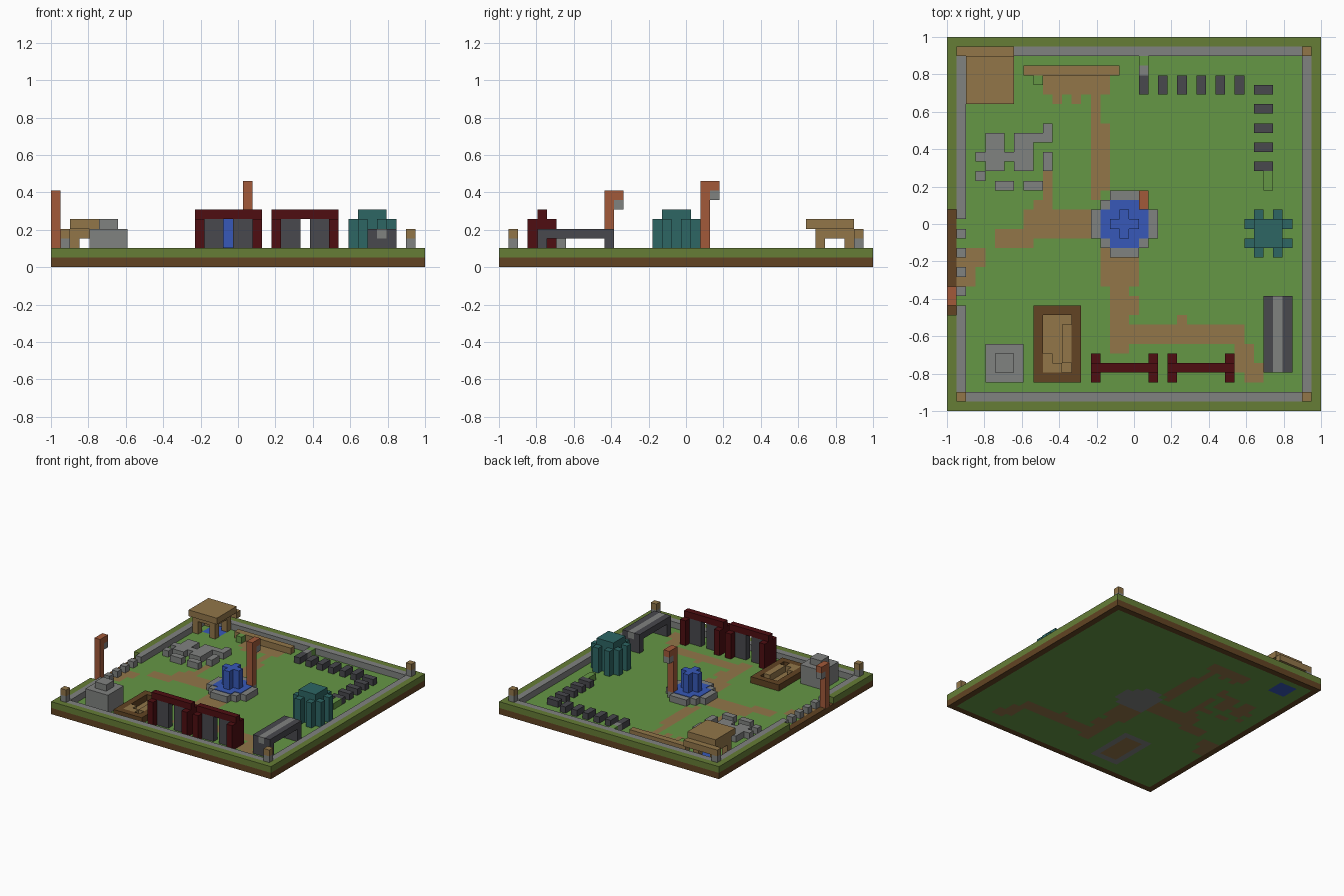
import bpy
import bmesh
from mathutils import Matrix, Vector

cube = bpy.data.objects.get("Cube")
if cube:
    bpy.data.objects.remove(cube, do_unlink=True)

CELLS = 39
UNIT = 2 / CELLS


# Materials, given as display colours and converted to linear
def material(name, code):
    mat = bpy.data.materials.new(name)
    srgb = [int(code[n:n + 2], 16) / 255 for n in range(0, 6, 2)]
    colour = [((c + 0.055) / 1.055) ** 2.4 for c in srgb] + [1]
    mat.diffuse_color = colour
    mat.use_nodes = True
    mat.node_tree.nodes["Principled BSDF"].inputs["Base Color"].default_value = colour
    return mat


OLIVE = material("olive rim", "667d36")
GRASS = material("grass green", "659745")
EARTH = material("dark earth brown", "624423")
TAN = material("tan dirt and wood", "927649")
STONE = material("stone grey", "808280")
SLATE = material("dark slate grey", "48484d")
MAROON = material("maroon", "4e0d11")
RUST = material("rust orange", "a25a3a")
WATER = material("water blue", "3759b8")
TEAL = material("teal", "2d6664")


def finish(name, bm, *mats):
    mesh = bpy.data.meshes.new(name)
    bm.to_mesh(mesh)
    bm.free()
    for mat in mats:
        mesh.materials.append(mat)
    obj = bpy.data.objects.new(name, mesh)
    bpy.context.scene.collection.objects.link(obj)
    return obj


# One object from boxes given in cells: x range, y range, z range
def blocks(name, mat, boxes):
    bm = bmesh.new()
    for box in boxes:
        x0, x1, y0, y1, *z = box
        z0, z1 = z or (1, 2)
        size = Vector((x1 - x0, y1 - y0, z1 - z0)) * UNIT
        mid = Vector((x0 + x1 - CELLS, y0 + y1 - CELLS, z0 + z1)) * UNIT / 2
        bmesh.ops.create_cube(bm, size=1, matrix=Matrix.LocRotScale(mid, None, size))
    return finish(name, bm, mat)


def inside(rects, x, y):
    return any(a < x < b and c < y < d for a, b, c, d in rects)


# Outer base ring and the raised rim, open at the west gate
END = CELLS - 1
sides = [(0, CELLS, 0, 1), (0, CELLS, END, CELLS), (END, CELLS, 1, END)]
blocks("base_ring", EARTH, [s + (0, 1) for s in sides + [(0, 1, 1, END)]])
blocks("grass_rim", OLIVE, sides + [(0, 1, 1, 10), (0, 1, 21, END)])

# Floor with dirt paths, coloured per cell
paths = {
    "north": [(10, 17, 33, 35), (11, 12, 32, 33), (13, 14, 32, 33),
              (15, 16, 22, 34), (16, 17, 23, 30)],
    "middle": [(8, 16, 18, 21), (5, 9, 17, 19), (10, 11, 21, 26), (9, 10, 20, 22)],
    "gate": [(1, 3, 13, 17), (2, 4, 15, 17)],
    "south": [(16, 20, 13, 17), (17, 19, 9, 13), (18, 20, 10, 12), (17, 31, 7, 9),
              (17, 19, 6, 7), (24, 25, 9, 10), (30, 32, 4, 7), (31, 33, 3, 5)],
}
dirt = sum(paths.values(), []) + [(10, 13, 4, 10)]
pool = [(3, 6, 34, 37)]
footing = [(9, 14, 3, 11), (16, 21, 17, 22), (15, 22, 18, 21), (17, 20, 16, 23)]
ruins = [(4, 6, 25, 29), (3, 4, 26, 27), (3, 4, 24, 25), (6, 7, 26, 27), (7, 9, 25, 29),
         (9, 11, 28, 29), (10, 11, 29, 30), (10, 11, 25, 27), (5, 7, 23, 24), (8, 10, 23, 24)]

bm = bmesh.new()
for level in (0, 1):
    made = bmesh.ops.create_grid(bm, x_segments=END - 1, y_segments=END - 1,
                                 size=1 - UNIT,
                                 matrix=Matrix.Translation((0, 0, level * UNIT)))
    faces = list({f for v in made["verts"] for f in v.link_faces})
    for face in faces:
        c = face.calc_center_median()
        x, y = (c.x + 1) / UNIT, (c.y + 1) / UNIT
        if inside(dirt, x, y) or (level == 0 and inside(ruins, x, y)):
            face.material_index = 1
        elif inside(footing, x, y):
            face.material_index = 2
        elif inside(pool, x, y):
            face.material_index = 3
    if level == 0:
        bmesh.ops.reverse_faces(bm, faces=faces)
finish("ground", bm, GRASS, TAN, STONE, WATER)

# Perimeter wall, broken stones at the gate, corner posts
wall = [(2, 37, 1, 2), (37, 38, 2, 37), (2, 37, 37, 38), (1, 2, 2, 11), (1, 2, 20, 37)]
blocks("perimeter_wall", STONE, wall + [(1, 2, y, y + 1) for y in range(12, 20, 2)])
corners = [(1, 1), (37, 1), (37, 37), (1, 37)]
blocks("corner_post", STONE, [(x, x + 1, y, y + 1, 1, 3) for x, y in corners])
blocks("corner_cap", TAN, [(x, x + 1, y, y + 1, 3, 4) for x, y in corners])

# Wooden shelter over the pool
blocks("shelter_roof", TAN, [(2, 7, 32, 37, 4, 5)])
blocks("shelter_frame", TAN, [(2, 6, 33, 37, 3, 4), (2, 7, 37, 38, 3, 4)])
blocks("shelter_legs", TAN, [(x, x + 1, y, y + 1, 1, 3) for x in (2, 5) for y in (33, 36)])

# Log, shrubs and ruins
blocks("fallen_log", TAN, [(8, 18, 35, 36)])
blocks("shrubs", GRASS, [(9, 10, 34, 35), (33, 34, 23, 25), (20, 21, 36, 37)])
blocks("ruins", STONE, ruins)

# Rows of low stones
blocks("north_stones", SLATE, [(x, x + 1, 33, 35) for x in range(20, 31, 2)])
blocks("east_stones", SLATE, [(32, 34, y, y + 1) for y in range(25, 34, 2)])
blocks("end_stone", STONE, [(20, 21, 35, 36)])

# Fountain
blocks("fountain_basin", STONE, [r + (1, 2) for r in footing[1:]])
blocks("fountain_water", WATER, [(16, 21, 18, 21, 2, 2.08), (17, 20, 17, 22, 2, 2.08)])
blocks("fountain_jet", WATER, [(18, 19, 18, 21, 2, 5), (17, 20, 19, 20, 2, 5)])


# Lamp posts with a hanging lantern
def lamp_post(name, x, y, top):
    blocks(name, RUST, [(x, x + 1, y, y + 1, 1, top),
                        (x, x + 1, y + 1, y + 2, top - 1, top)])
    blocks(name + "_lantern", STONE, [(x, x + 1, y + 1, y + 2, top - 2, top - 1)])


lamp_post("fountain_lamp", 20, 21, 9)
lamp_post("gate_lamp", 0, 11, 8)

# Stone monument
blocks("monument", STONE, [(4, 8, 3, 7, 1, 4), (5, 7, 4, 6, 4, 5)])

# Sandbox frame and sand heaps
blocks("sandbox_frame", EARTH, [(9, 10, 3, 11), (13, 14, 3, 11), (10, 13, 3, 4), (10, 13, 10, 11)])
blocks("sand_heaps", TAN, [(12, 13, 5, 9), (10, 11, 4, 6), (11, 12, 4, 5)])


# Double gates: end posts with feet, lintel and two dark panels
def gate(name, x):
    frame = [(x, x + 7, 4, 5, 5, 6)]
    for side in (x, x + 6):
        frame += [(side, side + 1, 3, 6, 1, 5)]
    blocks(name + "_frame", MAROON, frame)
    blocks(name + "_panels", SLATE, [(p, p + 2, 4, 5, 1, 5) for p in (x + 1, x + 4)])


gate("west_gate", 15)
gate("east_gate", 23)

# Teal pavilion with eight outer columns
columns = []
for n in (0, 2):
    columns += [(32 + n, 33 + n, y, y + 1, 1, 5) for y in (16, 20)]
    columns += [(x, x + 1, 17 + n, 18 + n, 1, 5) for x in (31, 35)]
blocks("pavilion_core", TEAL, [(32, 35, 17, 20, 1, 6)])
blocks("pavilion_columns", TEAL, columns)

# Long bench with a pale centre strip
blocks("bench_edges", SLATE, [(x, x + 1, 4, 12, 3, 4) for x in (33, 35)])
blocks("bench_strip", STONE, [(34, 35, 4, 12, 3, 4)])
blocks("bench_legs", SLATE, [(33, 36, y, y + 1, 1, 3) for y in (4, 11)])
